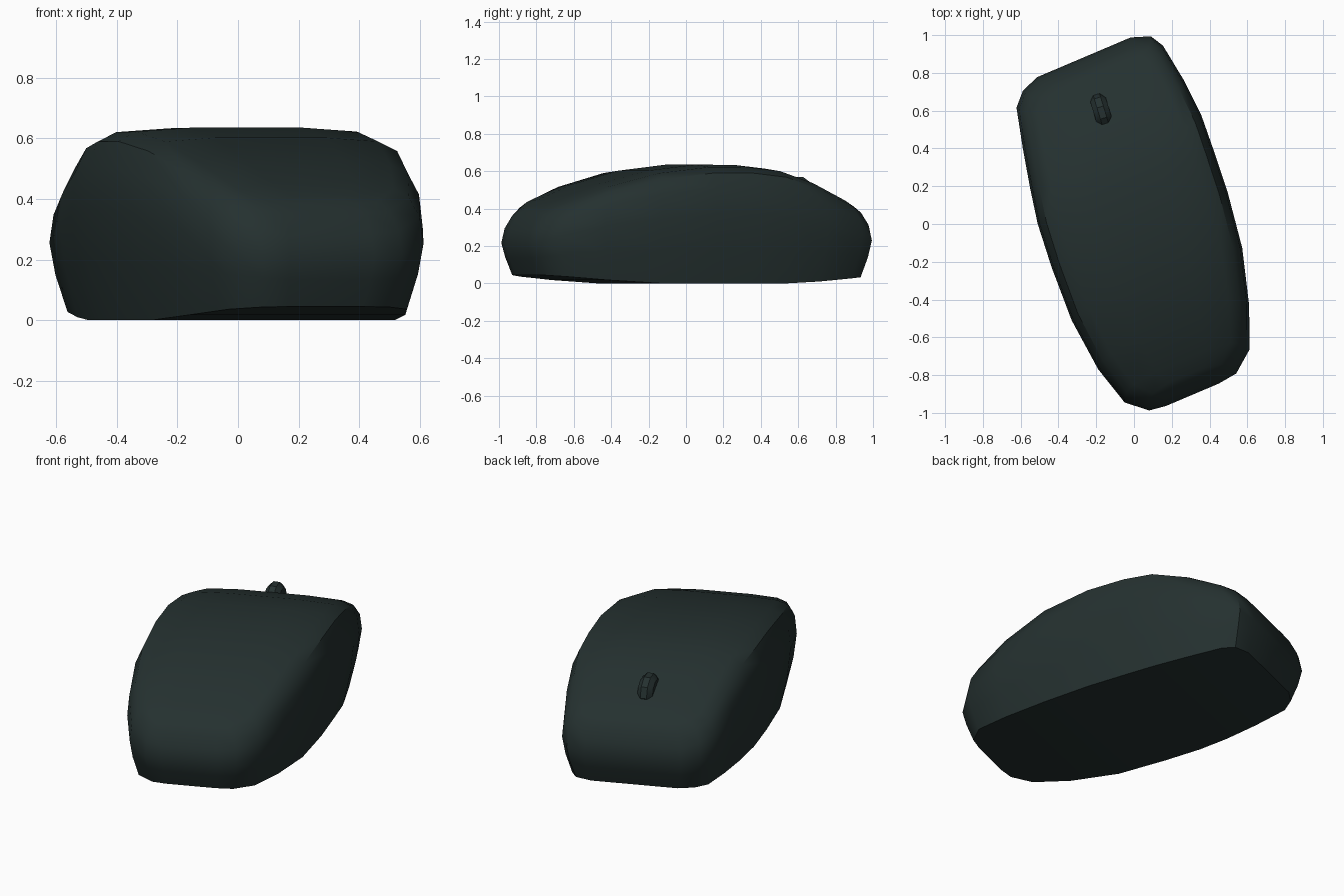
import bpy, bmesh, math
from mathutils import Matrix

cube = bpy.data.objects.get("Cube")
if cube:
    bpy.data.objects.remove(cube)

ANGLE = math.radians(23)

# Single dark plastic colour
plastic = bpy.data.materials.new("dark green grey plastic")
plastic.use_nodes = True
plastic.diffuse_color = (0.018, 0.030, 0.029, 1)
plastic.node_tree.nodes["Principled BSDF"].inputs["Base Color"].default_value = plastic.diffuse_color


def interpolate(table, t):
    for (a, p), (b, q) in zip(table, table[1:]):
        if t <= b:
            return p + (q - p) * max(0, (t - a) / (b - a))
    return table[-1][1]


def finish(bm, name, sharp):
    bmesh.ops.recalc_face_normals(bm, faces=bm.faces)
    mesh = bpy.data.meshes.new(name)
    bm.to_mesh(mesh)
    bm.free()
    mesh.materials.append(plastic)
    obj = bpy.data.objects.new(name, mesh)
    bpy.context.collection.objects.link(obj)
    bpy.ops.object.select_all(action='DESELECT')
    obj.select_set(True)
    bpy.context.view_layer.objects.active = obj
    bpy.ops.object.shade_smooth_by_angle(angle=math.radians(sharp))
    return obj


# Shell: stations along the length (position, right edge, left edge)
STATIONS = [(-.953, -.22, .084), (-.94, -.312, .189), (-.85, -.415, .304),
            (-.634, -.475, .393), (-.34, -.503, .478), (-.04, -.491, .522),
            (.2, -.469, .541), (.39, -.432, .553), (.6, -.385, .54),
            (.81, -.332, .51), (.88, -.265, .47), (.916, -.167, .37)]
# Height of the top and the underside along the length
TOP = [(-.95, .33), (-.91, .37), (-.82, .425), (-.65, .505), (-.35, .597), (-.02, .637),
       (.25, .632), (.45, .595), (.66, .495), (.80, .425), (.88, .37), (.916, .33)]
BOTTOM = [(-.9, .045), (-.4, 0), (.45, 0), (.86, .035)]
# Rings from the underside to the crown (height share, side inset, end inset)
RINGS = [(0, .11, .055), (.3, .035, .02), (.58, 0, 0), (.8, .02, .018),
         (.93, .09, .055), (.98, .22, .08), (1, .6, .1)]

bm = bmesh.new()
loops = []
for along, low, high in STATIONS:
    centre, half = (low + high) / 2, (high - low) / 2
    sides = []
    for side in (-1, 1):
        column = []
        for share, inset, end in RINGS:
            v = along * (1 - end)
            u = centre + side * half * (1 - inset)
            base = interpolate(BOTTOM, v)
            z = base + share * (interpolate(TOP, v) - base)
            column.append(bm.verts.new((u, v, z)))
        sides.append(column)
    loops.append(sides[0] + sides[1][::-1])

count = len(RINGS) * 2
for a, b in zip(loops, loops[1:]):
    for i in range(count):
        j = (i + 1) % count
        bm.faces.new((a[i], a[j], b[j], b[i]))
for cap in (loops[0], loops[-1]):
    for i in range(len(RINGS) - 1):
        bm.faces.new((cap[i], cap[i + 1], cap[count - 2 - i], cap[count - 1 - i]))
bmesh.ops.rotate(bm, verts=bm.verts, matrix=Matrix.Rotation(ANGLE, 3, 'Z'))
finish(bm, "shell", 38)

# Scroll wheel: short faceted cylinder with bevelled rims
bm = bmesh.new()
bmesh.ops.create_cone(bm, cap_ends=True, segments=10, radius1=.1, radius2=.1, depth=.085)
rims = [e for e in bm.edges if abs(e.verts[0].co.z - e.verts[1].co.z) < .01]
bmesh.ops.bevel(bm, geom=rims, offset=.025, segments=1, affect='EDGES')
bmesh.ops.rotate(bm, verts=bm.verts, matrix=Matrix.Rotation(math.pi / 2, 3, 'Y'))
wheel = finish(bm, "scroll_wheel", 30)
wheel.location = (-.17, .59, .475)
wheel.rotation_euler.z = math.radians(17)
